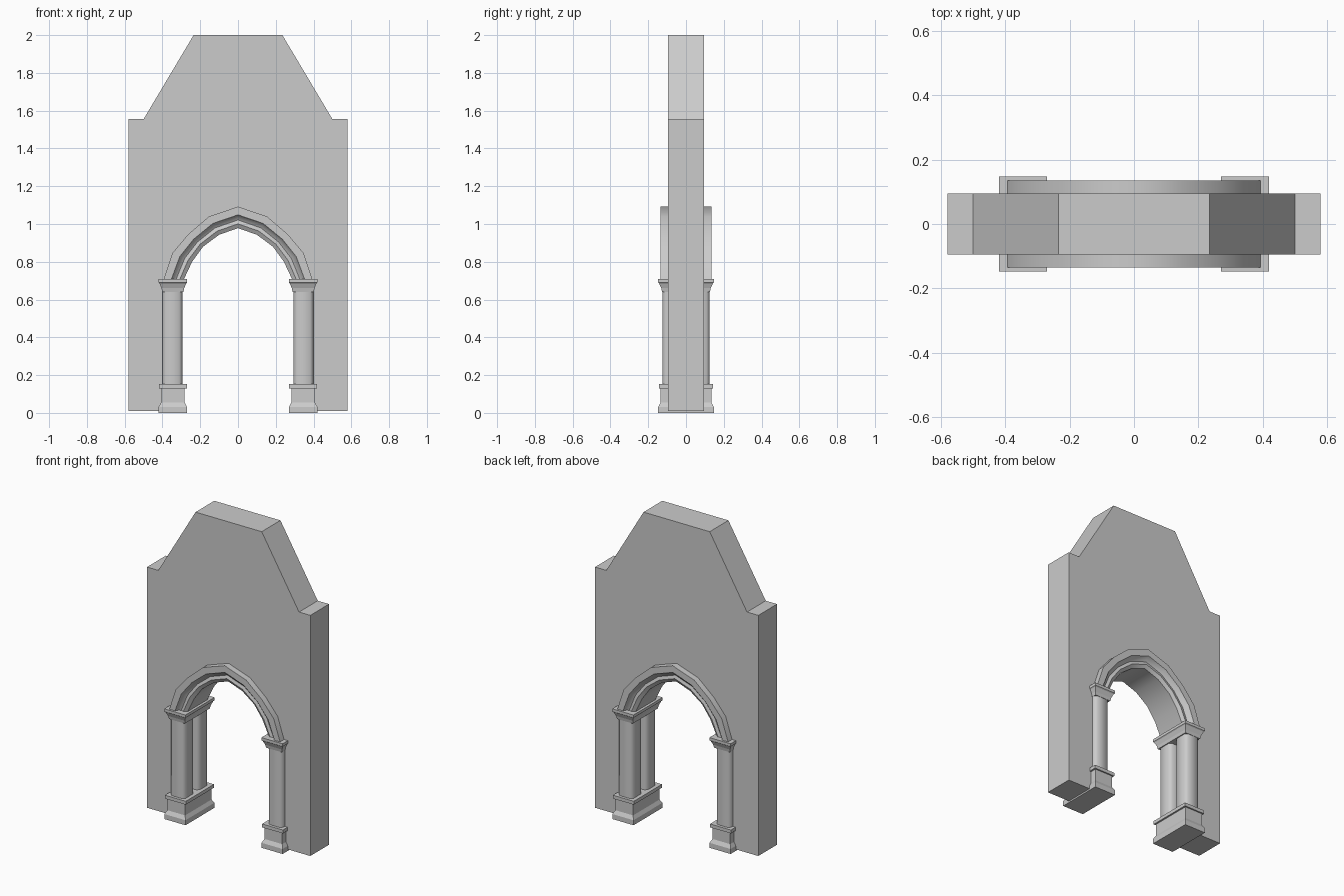
import bpy
import bmesh
from math import radians
from mathutils import Vector

cube = bpy.data.objects.get("Cube")
if cube:
    bpy.data.objects.remove(cube, do_unlink=True)

stone = bpy.data.materials.new("grey stone")
stone.use_nodes = True
stone.diffuse_color = (0.6, 0.6, 0.6, 1)
stone.node_tree.nodes["Principled BSDF"].inputs["Base Color"].default_value = (0.6, 0.6, 0.6, 1)


def finish(name, bm, smooth=None):
    """Turn a bmesh into a named stone object, optionally smoothed by angle."""
    bmesh.ops.recalc_face_normals(bm, faces=bm.faces)
    mesh = bpy.data.meshes.new(name)
    bm.to_mesh(mesh)
    bm.free()
    mesh.materials.append(stone)
    ob = bpy.data.objects.new(name, mesh)
    bpy.context.collection.objects.link(ob)
    if smooth:
        bpy.ops.object.select_all(action='DESELECT')
        bpy.context.view_layer.objects.active = ob
        ob.select_set(True)
        bpy.ops.object.shade_smooth_by_angle(angle=radians(smooth))
    return ob


def loft(name, rings, smooth=None):
    """Skin closed rings of points and cap both ends."""
    bm = bmesh.new()
    loops = [[bm.verts.new(p) for p in ring] for ring in rings]
    n = len(loops[0])
    for a, b in zip(loops, loops[1:]):
        for i in range(n):
            j = (i + 1) % n
            bm.faces.new((a[i], a[j], b[j], b[i]))
    bm.faces.new(loops[0])
    bm.faces.new(loops[-1])
    return finish(name, bm, smooth)


def rect(cx, hx, hy, z):
    return [(cx - hx, -hy, z), (cx + hx, -hy, z), (cx + hx, hy, z), (cx - hx, hy, z)]


def chamfered(cx, cy, h, c, z):
    """Square ring with its corners cut."""
    k = h - c
    pts = [(h, -k), (h, k), (k, h), (-k, h), (-h, k), (-h, -k), (-k, -h), (k, -h)]
    return [(cx + x, cy + y, z) for x, y in pts]


# Half of the pointed arch, from the springing to the apex
outer = [(0.396, 0.70), (0.348, 0.845), (0.264, 0.945), (0.153, 1.04), (0, 1.092)]
inner = [(0.29, 0.70), (0.243, 0.80), (0.185, 0.88), (0.10, 0.943), (0, 0.978)]


def mirrored(half):
    return half + [(-x, z) for x, z in reversed(half[:-1])]


# Wall with sloped gable and arched doorway
middle = [((a + c) / 2, (b + d) / 2) for (a, b), (c, d) in zip(outer, inner)]
door = [(0.395, 0.01), (0.395, 0.68), (middle[0][0], 0.68)] + middle
gable = [(0.235, 2.0), (0.50, 1.555), (0.58, 1.555), (0.58, 0.01)]
half_wall = gable + door
outline = half_wall + [(-x, z) for x, z in reversed(half_wall[:-1])]
depth = 0.095
loft("wall", [[(x, y, z) for x, z in outline] for y in (-depth, depth)])

# Moulded arch running through the wall
front = [(0, 0.135), (0.38, 0.135), (0.47, 0.118), (0.62, 0.108), (0.8, 0.114), (1, 0.10)]
section = [(t, -y) for t, y in front] + [(t, y) for t, y in reversed(front)]
rings = []
for o, i in zip(mirrored(outer), mirrored(inner)):
    o, i = Vector(o), Vector(i)
    ring = []
    for t, y in section:
        p = o.lerp(i, t)
        ring.append((p.x, y, p.y))
    rings.append(ring)
loft("arch_moulding", rings, smooth=40)

# Piers: stepped base, paired columns and flared capital on each side
cx = 0.345
base = [(0.075, 0.147, 0), (0.075, 0.147, 0.032), (0.063, 0.134, 0.055), (0.063, 0.134, 0.13),
        (0.074, 0.143, 0.13), (0.074, 0.143, 0.152), (0.058, 0.13, 0.152)]
capital = [(0.056, 0.127, 0.64), (0.06, 0.131, 0.66), (0.07, 0.142, 0.685),
           (0.075, 0.148, 0.69), (0.075, 0.148, 0.708)]
for side, s in (("left", 1), ("right", -1)):
    loft(f"{side}_base", [rect(s * cx, *r) for r in base])
    loft(f"{side}_capital", [rect(s * cx, *r) for r in capital])
    for place, cy in (("front", -0.073), ("back", 0.073)):
        shaft = [chamfered(s * 0.347, cy, 0.052, 0.016, z) for z in (0.15, 0.645)]
        loft(f"{side}_{place}_column", shaft, smooth=60)
